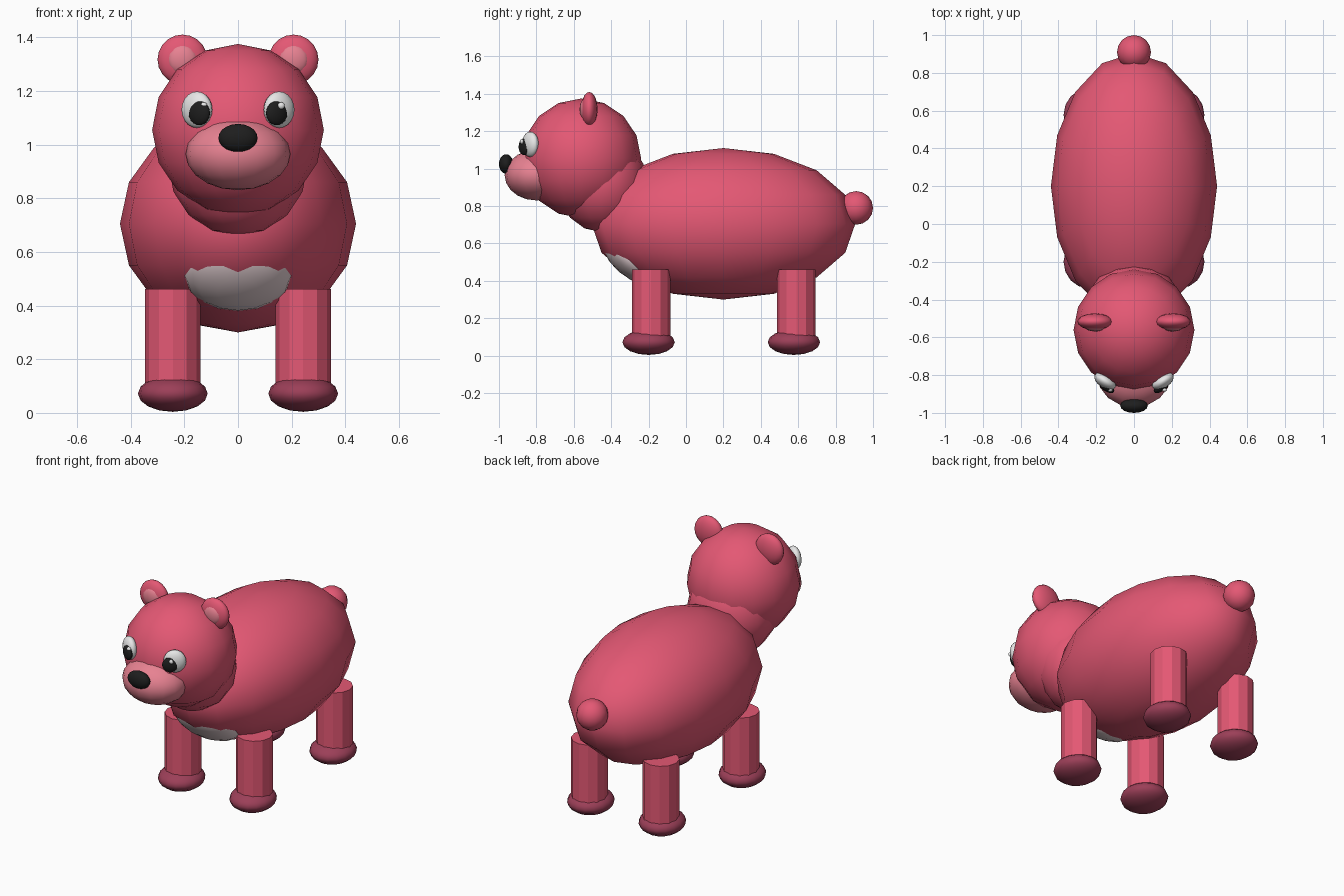
import bpy
import math

if "Cube" in bpy.data.objects:
    bpy.data.objects.remove(bpy.data.objects["Cube"])


def material(name, r, g, b):
    """Material from 0-255 display values, converted to linear."""
    def lin(c):
        c /= 255
        return c / 12.92 if c <= 0.04045 else ((c + 0.055) / 1.055) ** 2.4
    m = bpy.data.materials.new(name)
    m.diffuse_color = (lin(r), lin(g), lin(b), 1)
    m.use_nodes = True
    m.node_tree.nodes["Principled BSDF"].inputs["Base Color"].default_value = m.diffuse_color
    return m


FUR = material("rose fur", 228, 88, 116)
PAW = material("dark rose", 156, 63, 88)
PINK = material("light pink", 232, 130, 146)
PALE = material("pale belly", 235, 215, 218)
WHITE = material("eye white", 238, 238, 238)
BLACK = material("black", 30, 30, 30)


def ball(name, loc, radii, mat, rot=(0, 0, 0), rings=8):
    """Smooth low-poly ellipsoid."""
    bpy.ops.mesh.primitive_uv_sphere_add(segments=16, ring_count=rings,
                                         radius=1, location=loc, rotation=rot)
    ob = bpy.context.object
    ob.name = name
    ob.scale = radii
    ob.data.materials.append(mat)
    bpy.ops.object.shade_smooth()
    return ob


def leg(name, x, y):
    """Faceted cylinder from inside the foot up into the body."""
    bpy.ops.mesh.primitive_cylinder_add(vertices=12, radius=0.103, depth=0.40,
                                        location=(x, y, 0.262))
    ob = bpy.context.object
    ob.name = name
    ob.data.materials.append(FUR)


# Torso, neck, tail
ball("body", (0, 0.2, 0.705), (0.44, 0.705, 0.405), FUR)
ball("neck", (0, -0.45, 0.925), (0.26, 0.24, 0.265), FUR)
ball("tail", (0, 0.91, 0.79), (0.09, 0.09, 0.09), FUR)

# Pale patch low on the chest, facing forward and down
ball("chest_patch", (0, -0.292, 0.523), (0.205, 0.19, 0.10), PALE,
     (math.radians(139.5), 0, 0))

# Head, muzzle, nose
ball("head", (0, -0.56, 1.055), (0.32, 0.32, 0.32), FUR)
ball("muzzle", (0, -0.80, 0.965), (0.195, 0.17, 0.135), PINK, rings=10)
ball("nose", (0, -0.962, 1.025), (0.073, 0.038, 0.052), BLACK, rings=10)

for side, s in (("right", 1), ("left", -1)):
    # Ears
    ball(f"{side}_ear", (s * 0.207, -0.517, 1.317), (0.093, 0.044, 0.093), FUR, rings=10)
    ball(f"{side}_inner_ear", (s * 0.207, -0.542, 1.317), (0.056, 0.027, 0.056), PINK)
    # Eyes, turned outward with the head surface
    turn = (0, 0, s * math.radians(32))
    ball(f"{side}_eye", (s * 0.153, -0.832, 1.13), (0.064, 0.036, 0.068), WHITE, turn, 10)
    ball(f"{side}_pupil", (s * 0.144, -0.865, 1.117), (0.045, 0.022, 0.045), BLACK, turn, 10)
    ball(f"{side}_eye_glint", (s * 0.144 + 0.017, -0.878, 1.145),
         (0.013, 0.010, 0.013), WHITE)
    # Legs and feet
    for end, y in (("front", -0.187), ("back", 0.59)):
        leg(f"{end}_{side}_leg", s * 0.243, y)
        ball(f"{end}_{side}_foot", (s * 0.243, y - 0.013, 0.072),
             (0.13, 0.14, 0.068), PAW)
